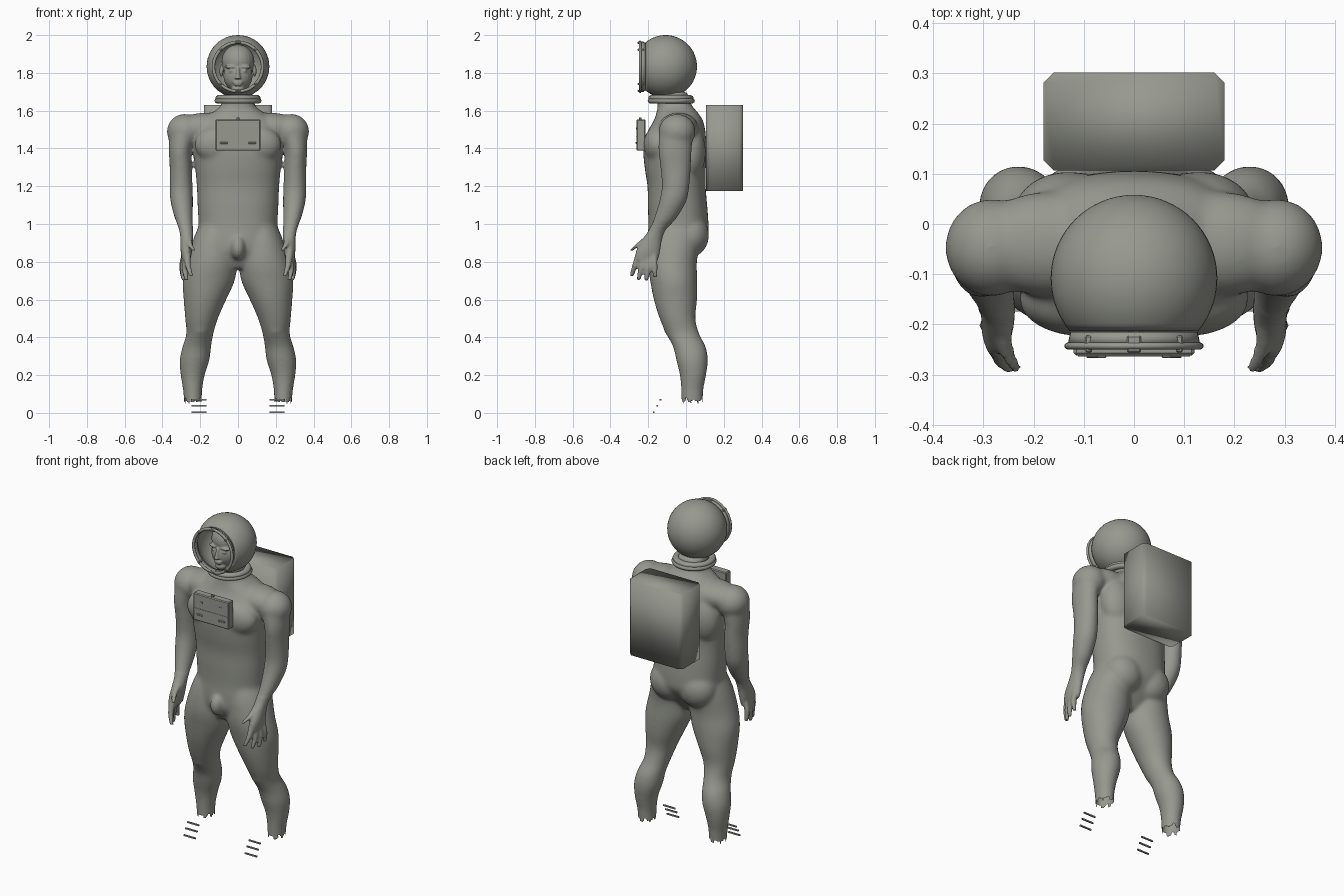
import bpy, bmesh, math
from mathutils import Vector, Matrix

if "Cube" in bpy.data.objects:
    bpy.data.objects.remove(bpy.data.objects["Cube"])

grey = bpy.data.materials.new("suit_grey")
grey.diffuse_color = (0.31, 0.32, 0.28, 1)
grey.use_nodes = True
grey.node_tree.nodes["Principled BSDF"].inputs["Base Color"].default_value = grey.diffuse_color


def finish(name, bm, smooth=True):
    bmesh.ops.recalc_face_normals(bm, faces=bm.faces[:])
    me = bpy.data.meshes.new(name)
    bm.to_mesh(me)
    bm.free()
    me.materials.append(grey)
    ob = bpy.data.objects.new(name, me)
    bpy.context.collection.objects.link(ob)
    bpy.ops.object.select_all(action='DESELECT')
    ob.select_set(True)
    bpy.context.view_layer.objects.active = ob
    if smooth:
        me.shade_smooth()
    return ob


def loft(bm, secs, side=1, power=2.0, n=32, steps=4, grow=0.0):
    """Closed tube through (x, y, z, rx, ry) sections, spline-interpolated."""
    P = [Vector(s) for s in secs]
    P = [P[0]] + P + [P[-1]]
    rows = []
    for i in range(1, len(P) - 2):
        a, b, c, d = P[i - 1:i + 3]
        for k in range(steps):
            t = k / steps
            rows.append(0.5 * (2 * b + (c - a) * t + (2 * a - 5 * b + 4 * c - d) * t * t
                               + (3 * b - a - 3 * c + d) * t ** 3))
    rows.append(P[-1])
    rings = []
    for x, y, z, rx, ry in rows:
        ring = []
        for j in range(n):
            c, s = math.cos(2 * math.pi * j / n), math.sin(2 * math.pi * j / n)
            px = x + (rx + grow) * math.copysign(abs(c) ** (2 / power), c)
            py = y + (ry + grow) * math.copysign(abs(s) ** (2 / power), s)
            ring.append(bm.verts.new((side * px, py, z)))
        rings.append(ring)
    for r, q in zip(rings, rings[1:]):
        for j in range(n):
            bm.faces.new((r[j], r[(j + 1) % n], q[(j + 1) % n], q[j]))
    bm.faces.new(rings[0])
    bm.faces.new(rings[-1])


def blob(bm, c, r, side=1):
    m = Matrix.Translation((c[0] * side, c[1], c[2])) @ Matrix.Diagonal((*r, 1))
    bmesh.ops.create_uvsphere(bm, u_segments=24, v_segments=16, radius=1, matrix=m)


def soften(ob, iterations, group=""):
    m = ob.modifiers.new("soften", 'SMOOTH')
    m.factor, m.iterations, m.vertex_group = 0.5, iterations, group
    bpy.ops.object.modifier_apply(modifier="soften")


def fuse(ob, voxel, smooth):
    """Melt overlapping volumes into one skin."""
    m = ob.modifiers.new("fuse", 'REMESH')
    m.mode, m.voxel_size, m.use_smooth_shade = 'VOXEL', voxel, True
    bpy.ops.object.modifier_apply(modifier="fuse")
    soften(ob, smooth)


def box(name, lo, hi, bevel=0, upright_only=False, smooth=False):
    bm = bmesh.new()
    lo, hi = Vector(lo), Vector(hi)
    bmesh.ops.create_cube(bm, size=1, matrix=Matrix.Translation((lo + hi) / 2)
                          @ Matrix.Diagonal((*(hi - lo), 1)))
    if bevel:
        edges = [e for e in bm.edges if not upright_only
                 or abs(e.verts[0].co.z - e.verts[1].co.z) > .01]
        bmesh.ops.bevel(bm, geom=edges, offset=bevel, segments=1, affect='EDGES')
    return finish(name, bm, smooth)


def revolve(name, center, axis, profile, n=48):
    """Spin a closed (radius, offset) profile about the Y or Z axis."""
    bm = bmesh.new()
    rows = []
    for i in range(n):
        c, s = math.cos(2 * math.pi * i / n), math.sin(2 * math.pi * i / n)
        rows.append([bm.verts.new(Vector(center) + Vector((r * c, h, r * s) if axis == 'Y' else (r * c, r * s, h)))
                     for r, h in profile])
    k = len(profile)
    for i in range(n):
        a, b = rows[i], rows[(i + 1) % n]
        for j in range(k):
            bm.faces.new((a[j], b[j], b[(j + 1) % k], a[(j + 1) % k]))
    return finish(name, bm)


def circle(R, r, flat=1.0, k=10):
    return [(R + r * math.cos(2 * math.pi * j / k), r * flat * math.sin(2 * math.pi * j / k)) for j in range(k)]


# Body: torso, limbs and muscle masses
bm = bmesh.new()
loft(bm, [(0, -.08, .765, .06, .07), (0, -.07, .85, .18, .125), (0, -.045, .93, .21, .155),
          (0, -.04, 1.0, .207, .157), (0, -.045, 1.1, .212, .155), (0, -.05, 1.2, .216, .152),
          (0, -.057, 1.3, .225, .16), (0, -.06, 1.4, .235, .164), (0, -.052, 1.48, .235, .154),
          (0, -.04, 1.55, .19, .127), (0, -.05, 1.6, .12, .102), (0, -.06, 1.63, .088, .088),
          (0, -.075, 1.7, .075, .08)], power=2.3, n=48, grow=.002)
blob(bm, (0, -.19, .875), (.04, .055, .065))
for s in (1, -1):
    # legs
    loft(bm, [(.105, -.05, 1.02, .085, .11), (.123, -.06, .92, .11, .13), (.138, -.073, .8, .13, .127),
              (.155, -.065, .7, .134, .121), (.175, -.056, .6, .109, .111), (.193, -.045, .5, .083, .091),
              (.202, -.018, .42, .068, .084), (.218, .018, .35, .072, .083), (.23, .032, .28, .075, .08),
              (.24, .037, .2, .06, .066), (.24, .033, .12, .047, .055), (.238, .033, .03, .042, .052)],
         s, grow=.004)
    # arms down to the palm
    loft(bm, [(.28, -.05, 1.52, .08, .085), (.305, -.058, 1.4, .058, .085), (.303, -.055, 1.3, .055, .077),
              (.301, -.055, 1.2, .057, .069), (.298, -.07, 1.12, .056, .068), (.287, -.11, 1.03, .044, .056),
              (.275, -.15, .97, .033, .042), (.271, -.178, .92, .03, .048), (.273, -.2, .86, .027, .06),
              (.275, -.208, .81, .018, .058)], s, grow=.004)
    # fingers and thumb
    for root, tip in [((.268, -.25, .84), (.246, -.289, .722)), ((.276, -.222, .83), (.272, -.252, .702)),
                      ((.28, -.195, .83), (.288, -.21, .699)), ((.282, -.17, .84), (.294, -.162, .718)),
                      ((.262, -.2, .935), (.232, -.295, .856))]:
        mid = (Vector(root) + Vector(tip)) / 2 + Vector((.008, 0, 0))
        loft(bm, [(*root, .018, .018), (*mid, .016, .016), (*tip, .011, .011)], s, n=12)
    for c, r in [((.283, -.047, 1.49), (.094, .098, .093)),  # deltoid
                 ((.17, -.04, 1.51), (.15, .105, .08)),      # trapezius
                 ((.1, -.15, 1.42), (.13, .075, .1)),        # pectoral
                 ((.095, .022, .94), (.115, .1, .115)),      # glute
                 ((.13, .02, 1.38), (.11, .085, .15)),       # back
                 ((.2, -.08, .46), (.045, .04, .06))]:       # knee
        blob(bm, c, r, s)
body = finish("body", bm)
fuse(body, .0075, 4)
# Blend muscles everywhere except the hands
blend = body.vertex_groups.new(name="muscles")
blend.add([v.index for v in body.data.vertices
           if not (abs(v.co.x) > .2 and v.co.y < -.12 and .69 < v.co.z < .99)], 1.0, 'REPLACE')
soften(body, 24, "muscles")

# Torn open ankles
bm = bmesh.new()
bm.from_mesh(body.data)
cut = []
for v in bm.verts:
    a = math.atan2(v.co.y - .033, abs(v.co.x) - .238)
    if v.co.z < .058 + .011 * math.sin(7 * a) + .005 * math.sin(17 * a):
        cut.append(v)
bmesh.ops.delete(bm, geom=cut, context='VERTS')
bm.to_mesh(body.data)
bm.free()

# Head inside the helmet
bm = bmesh.new()
blob(bm, (0, -.1, 1.86), (.087, .095, .09))
blob(bm, (0, -.125, 1.785), (.077, .074, .085))
blob(bm, (0, -.165, 1.715), (.034, .03, .024))
blob(bm, (0, -.192, 1.75), (.027, .014, .007))
blob(bm, (0, -.191, 1.738), (.024, .013, .007))
loft(bm, [(0, -.205, 1.768, .017, .016), (0, -.202, 1.79, .011, .014), (0, -.19, 1.83, .009, .012)], n=16)
for s in (1, -1):
    blob(bm, (.035, -.178, 1.832), (.034, .018, .01), s)
    blob(bm, (.034, -.18, 1.81), (.015, .015, .009), s)
    blob(bm, (.088, -.09, 1.81), (.01, .02, .032), s)
fuse(finish("head", bm), .0045, 5)

# Helmet shell with a round front opening
bm = bmesh.new()
rot = Matrix.Translation((0, -.108, 1.834)) @ Matrix.Rotation(math.pi / 2, 4, 'X')
bmesh.ops.create_uvsphere(bm, u_segments=48, v_segments=32, radius=.166, matrix=rot)
bmesh.ops.delete(bm, geom=[v for v in bm.verts if v.co.y < -.225], context='VERTS')
shell = finish("helmet", bm)
m = shell.modifiers.new("thickness", 'SOLIDIFY')
m.thickness = .005
revolve("visor_ring", (0, -.243, 1.832), 'Y', circle(.13, .009, .8))
revolve("visor_seat", (0, 0, 1.832), 'Y', [(.122, -.215), (.128, -.24), (.132, -.24), (.127, -.215)])
# Visor latches
for i, deg in enumerate((90, 45, 135, 270, 225, 315)):
    a = math.radians(deg)
    x, z = .128 * math.cos(a), 1.832 + .128 * math.sin(a)
    w = .014 if deg % 180 == 90 else .007
    box(f"visor_latch_{i}", (x - w, -.256, z - .006), (x + w, -.222, z + .006), .003)

# Neck collar
revolve("collar_upper", (0, -.08, 1.668), 'Z', circle(.1, .02, .75))
revolve("collar_lower", (0, -.078, 1.652), 'Z', circle(.105, .02, .75))

# Backpack
box("backpack", (-.18, .107, 1.175), (.18, .302, 1.63), .02, upright_only=True, smooth=True)

# Chest control box
box("chest_box", (-.12, -.262, 1.388), (.12, -.215, 1.554), .005)
box("chest_lid_strip", (-.112, -.264, 1.462), (.112, -.258, 1.465))
box("chest_knob", (-.008, -.25, 1.55), (.008, -.235, 1.565), .003)
for s in (1, -1):
    box("chest_handle", (s * .075 - .02, -.267, 1.424), (s * .075 + .02, -.26, 1.434), .002)
    box("chest_switch", (s * .065 - .008, -.265, 1.5), (s * .065 + .008, -.26, 1.512))

# Loose lacing bars in front of the ankles
for s in (1, -1):
    for y, z in ((-.135, .07), (-.153, .039), (-.17, .004)):
        box("lace_bar", (s * .207 - .04, y - .004, z - .004), (s * .207 + .04, y + .004, z + .004))
